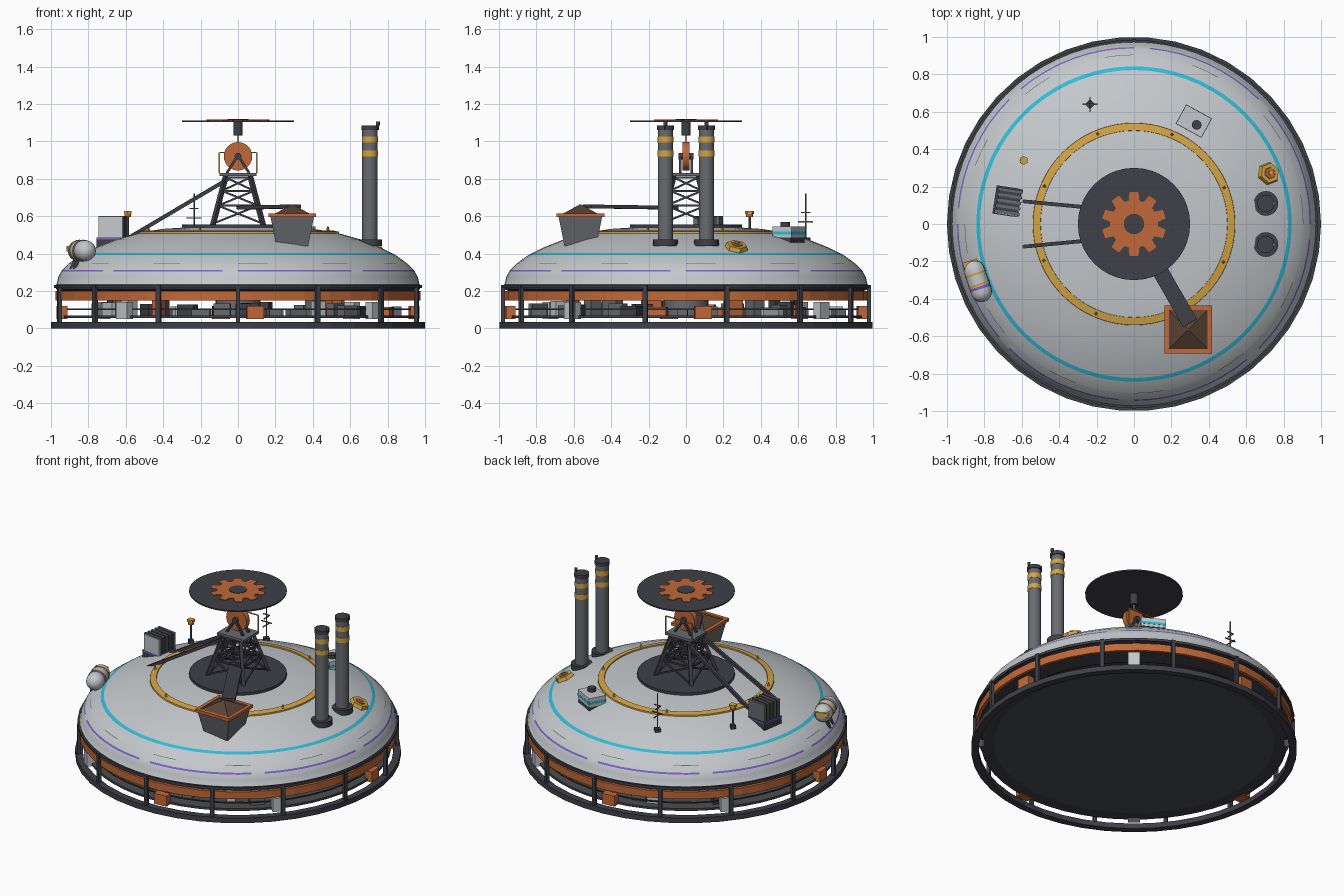
import bpy, bmesh, math, random
from mathutils import Vector, Matrix

if "Cube" in bpy.data.objects:
    bpy.data.objects.remove(bpy.data.objects["Cube"])
random.seed(4)


def material(name, *rgb):
    m = bpy.data.materials.new(name)
    m.use_nodes = True
    m.diffuse_color = (*rgb, 1)
    m.node_tree.nodes["Principled BSDF"].inputs["Base Color"].default_value = (*rgb, 1)
    return m


HULL = material("pale_hull", .55, .58, .6)
DARK = material("dark_steel", .05, .05, .065)
MID = material("mid_grey", .14, .145, .16)
FLOOR = material("floor_grey", .07, .075, .08)
ORANGE = material("orange_paint", .53, .14, .04)
YELLOW = material("yellow_paint", .65, .37, .06)
CYAN = material("cyan_stripe", .03, .5, .68)
PURPLE = material("purple_stripe", .21, .12, .6)
BROWN = material("brown_ore", .1, .055, .035)


def finish(name, bm, mats, matrix=None, smooth=False, rule=None):
    bmesh.ops.recalc_face_normals(bm, faces=bm.faces)
    if rule:
        for f in bm.faces:
            f.material_index = mats.index(rule(f.calc_center_median()))
    me = bpy.data.meshes.new(name)
    bm.to_mesh(me)
    bm.free()
    for m in mats:
        me.materials.append(m)
    ob = bpy.data.objects.new(name, me)
    bpy.context.collection.objects.link(ob)
    if matrix:
        ob.matrix_world = matrix
    if smooth:
        bpy.ops.object.select_all(action="DESELECT")
        ob.select_set(True)
        bpy.context.view_layer.objects.active = ob
        bpy.ops.object.shade_smooth_by_angle(angle=math.radians(35))
    return ob


def lathe(name, profile, seg, mats, matrix=None, smooth=True, rule=None):
    bm = bmesh.new()
    rows = [[bm.verts.new((r * math.cos(a), r * math.sin(a), z)) for r, z in profile]
            for a in (math.tau * i / seg for i in range(seg))]
    for i in range(seg):
        a, b = rows[i], rows[(i + 1) % seg]
        for j in range(len(profile) - 1):
            bm.faces.new((a[j], b[j], b[j + 1], a[j + 1]))
    bmesh.ops.remove_doubles(bm, verts=bm.verts, dist=1e-5)
    return finish(name, bm, mats, matrix, smooth, rule)


def ring(name, r0, r1, z0, z1, mat, seg=42):
    return lathe(name, [(r0, z0), (r1, z0), (r1, z1), (r0, z1), (r0, z0)], seg, [mat], smooth=False)


def box(name, loc, size, mat, frame=None, rz=0.0):
    bm = bmesh.new()
    bmesh.ops.create_cube(bm, size=1)
    bmesh.ops.scale(bm, vec=size, verts=bm.verts)
    m = Matrix.Translation(loc) @ Matrix.Rotation(rz, 4, "Z")
    return finish(name, bm, [mat], frame @ m if frame else m)


def along(a, b):
    a, b = Vector(a), Vector(b)
    d = b - a
    return Matrix.Translation((a + b) / 2) @ d.to_track_quat("Z", "Y").to_matrix().to_4x4(), d.length


def beam(name, a, b, w, mat, depth=None):
    m, length = along(a, b)
    return box(name, (0, 0, 0), (w, depth or w, length), mat, m)


def cone(name, a, b, r1, r2, mat, seg=20):
    m, length = along(a, b)
    bm = bmesh.new()
    bmesh.ops.create_cone(bm, cap_ends=True, segments=seg, radius1=r1, radius2=r2, depth=length)
    return finish(name, bm, [mat], m, seg > 10)


def post(name, x, y, z0, z1, r, mat, seg=20):
    return cone(name, (x, y, z0), (x, y, z1), r, r, mat, seg)


def polar(r, deg, z=0.0):
    a = math.radians(deg)
    return Vector((r * math.cos(a), r * math.sin(a), z))


# Domed roof, with stripes cut into its rows
def dome_rule(c):
    r, deg = c.xy.length, math.degrees(math.atan2(c.y, c.x)) % 360
    if c.z < .236:
        return DARK
    if .499 < r < .541 and c.z > .509:
        return YELLOW
    if .823 < r < .843:
        return CYAN
    if .937 < r < .946 and deg % 45 < 38:
        return PURPLE
    if .902 < r < .907 and deg % 30 < 10:
        return MID
    return HULL


lathe("domed_roof", [(0, .2), (.95, .2), (.972, .21), (.972, .235), (.97, .237), (.962, .272),
      (.946, .303), (.939, .313), (.906, .345), (.903, .348), (.843, .392), (.823, .402),
      (.76, .433), (.65, .477), (.541, .508), (.54, .517), (.5, .524), (.499, .517),
      (.4, .532), (.2, .545), (0, .548)], 72,
      [HULL, DARK, YELLOW, CYAN, PURPLE, MID], rule=dome_rule)
for k in range(8):
    p = polar(.52, 22 + 45 * k, .51)
    cone("ring_marker", p, p + Vector((0, 0, .035)), .012, .002, YELLOW, 4)

# Open lower deck, rails and posts
ring("ground_ring", .955, 1, 0, .035, DARK)
lathe("deck_floor", [(0, .055), (.86, .055), (.94, .055), (.94, .07), (0, .07)], 56,
      [FLOOR, DARK], smooth=False, rule=lambda c: DARK if c.xy.length > .87 else FLOOR)
ring("orange_fascia", .955, .975, .15, .2, ORANGE)
ring("roof_rail", .95, .985, .215, .232, DARK)
ring("deck_rail", .915, .925, .098, .105, DARK)
for k in range(14):
    a = -90 + k * 360 / 14
    box("deck_post", polar(.978, a, .128), (.022, .024, .21), DARK, rz=math.radians(a))
for k in range(4):
    a = -84.5 + 90 * k
    box("orange_locker", polar(.945, a, .085), (.05, .09, .07), ORANGE, rz=math.radians(a))
    a = -40 + 90 * k
    box("grey_locker", polar(.945, a, .095), (.05, .075, .09), HULL, rz=math.radians(a))
for k in range(44):
    a, h = k * 360 / 44 + random.uniform(-3, 3), random.uniform(.03, .09)
    box("deck_machine", polar(random.uniform(.5, .86), a, .07 + h / 2),
        (random.uniform(.04, .09), random.uniform(.05, .11), h),
        random.choice([DARK, DARK, MID, MID, HULL, ORANGE]), rz=math.radians(a))
post("central_core", 0, 0, .07, .2, .12, MID)

# Headframe tower with lattice sides
post("tower_plate", 0, 0, .535, .556, .3, DARK, 32)


def corner(i, t):
    s = .135 - .07 * t
    return Vector((s * (1 if i % 4 in (0, 3) else -1), s * (1 if i % 4 < 2 else -1), .55 + .265 * t))


for i in range(4):
    beam("tower_leg", corner(i, 0), corner(i, 1), .022, DARK)
    for t0, t1 in ((.04, .4), (.4, .7), (.7, .97)):
        beam("tower_brace", corner(i, t0), corner(i + 1, t1), .01, DARK)
        beam("tower_brace", corner(i + 1, t0), corner(i, t1), .01, DARK)
        beam("tower_strut", corner(i, t1), corner(i + 1, t1), .011, DARK)
box("tower_platform", (0, 0, .822), (.2, .16, .016), MID)
for s in (-1, 1):
    beam("back_stay", (-.05, s * .07, .8), (-.6, s * .122, .475), .02, DARK)
    beam("railing_post", (s * .1, .075, .83), (s * .1, .075, .94), .006, YELLOW)
    for x in (-.06, .06):
        beam("wheel_bracket", (x, s * .03, .83), (0, s * .03, .925), .014, DARK)
beam("railing_top", (-.1, .075, .94), (.1, .075, .94), .006, YELLOW)
cone("winding_wheel", (0, -.018, .92), (0, .018, .92), .076, .076, ORANGE, 28)
cone("wheel_axle", (0, -.04, .92), (0, .04, .92), .018, .018, DARK)

# Flat rotor disc and its gear
post("rotor_pin", 0, 0, .98, 1.04, .006, HULL)
post("rotor_hub", 0, 0, 1.03, 1.106, .025, DARK)
post("rotor_disc", 0, 0, 1.103, 1.112, .3, DARK, 40)
bm = bmesh.new()
outline = []
for k in range(10):
    for off, r in ((-13, .128), (-8, .172), (8, .172), (13, .128)):
        outline.append(bm.verts.new(polar(r, 18 + 36 * k + off, 1.11)))
face = bm.faces.new(outline)
top = bmesh.ops.extrude_face_region(bm, geom=[face])
bmesh.ops.translate(bm, vec=(0, 0, .006), verts=[g for g in top["geom"] if isinstance(g, bmesh.types.BMVert)])
finish("rotor_gear", bm, [ORANGE])
post("gear_boss", 0, 0, 1.11, 1.119, .055, DARK)

# Conveyor boom and ore hopper
beam("conveyor_boom", (.03, -.06, .645), (.3, -.53, .652), .085, DARK, .02)
HX, HY = .29, -.565
q = math.sqrt(2)


def pyramid(name, z0, z1, half0, half1, mat):
    ob = cone(name, (0, 0, z0), (0, 0, z1), half0 * q, half1 * q, mat, 4)
    ob.matrix_world = (Matrix.Translation((HX, HY, (z0 + z1) / 2))
                       @ Matrix.Rotation(math.pi / 4, 4, "Z"))


pyramid("hopper_body", .44, .6, .085, .117, MID)
pyramid("ore_pile", .605, .662, .108, .004, BROWN)
for s in (-1, 1):
    box("hopper_rim", (HX + s * .116, HY, .605), (.024, .256, .02), ORANGE)
    box("hopper_rim", (HX, HY + s * .116, .605), (.208, .024, .02), ORANGE)

# Twin chimneys
for y in (-.11, .11):
    post("chimney_foot", .705, y, .44, .475, .066, DARK)
    post("chimney", .705, y, .47, 1.065, .041, MID)
    post("chimney_cap", .705, y, 1.06, 1.085, .046, DARK)
    for z in (.92, .995):
        post("chimney_band", .705, y, z, z + .032, .043, YELLOW)
    post("beacon_stem", .748, y, 1.06, 1.09, .005, DARK, 8)
    post("beacon", .748, y, 1.085, 1.105, .01, MID, 8)

# Storage tank
arc = [(.056 * math.cos(math.radians(a)), .06 + .056 * math.sin(math.radians(a))) for a in range(0, 91, 15)]
tank = along((-.87, -.2, .415), (-.8, -.41, .415))[0]
lathe("storage_tank", [(r, -z) for r, z in reversed(arc)] + [(.056, .03), (.056, .045)] + arc, 24,
      [HULL, PURPLE], tank, rule=lambda c: PURPLE if .031 < c.z < .044 else HULL)
for z in (-.045, .015):
    cone("tank_strap", tank @ Vector((0, 0, z)), tank @ Vector((0, 0, z + .012)), .059, .059, YELLOW, 24)
    for s in (-1, 1):
        beam("tank_leg", tank @ Vector((0, 0, z)), (tank @ Vector((0, 0, z))) + Vector((s * .045, 0, -.1)), .016, DARK)
box("tank_bracket", (-.865, -.24, .425), (.08, .09, .03), YELLOW, rz=.3)

# Radiator stack
rad = Matrix.Translation((-.67, .12, .46)) @ Matrix.Rotation(-.15, 4, "Z")
box("radiator_base", (0, 0, 0), (.15, .15, .05), DARK, rad)
box("radiator_trim", (0, 0, .02), (.153, .153, .008), PURPLE, rad)
box("radiator_core", (0, 0, .08), (.12, .12, .11), DARK, rad)
for k in range(5):
    box("radiator_fin", (0, -.06 + .03 * k, .083), (.135, .015, .116), MID, rad)
box("radiator_side", (.0, -.071, .08), (.13, .006, .11), HULL, rad)

# Warning lamp and aerial mast
post("lamp_foot", -.59, .34, .465, .49, .022, DARK, 4)
post("lamp_pole", -.59, .34, .48, .6, .007, MID, 8)
post("lamp_head", -.59, .34, .595, .612, .018, ORANGE, 12)
post("lamp_cap", -.59, .34, .612, .628, .024, YELLOW, 6)
post("aerial_foot", -.235, .64, .465, .485, .026, DARK, 4)
post("aerial_mast", -.235, .64, .48, .72, .004, MID, 8)
for z, w in ((.59, .08), (.64, .05)):
    box("aerial_bar", (-.235, .64, z), (w, .006, .006), MID)
    box("aerial_bar", (-.235, .64, z - .02), (.006, w, .006), MID)

# Ventilation unit
vent = Matrix.Translation((.32, .55, .47)) @ Matrix.Rotation(-.5, 4, "Z")
box("vent_foot", (0, 0, 0), (.15, .11, .04), DARK, vent)
box("vent_box", (0, 0, .045), (.155, .115, .06), HULL, vent)
box("vent_stripe", (0, 0, .04), (.158, .118, .016), CYAN, vent)
post("vent_cap", .335, .53, .54, .568, .026, DARK, 12)

# Roof hatch, lying on the slope
hatch, up = Vector((.72, .27, .433)), Vector((.39, .15, .9)).normalized()
cone("roof_hatch", hatch - up * .01, hatch + up * .018, .064, .055, YELLOW, 6)
cone("hatch_plate", hatch + up * .015, hatch + up * .022, .035, .03, ORANGE, 6)
cone("hatch_wheel", hatch + up * .02, hatch + up * .028, .012, .012, YELLOW, 8)
